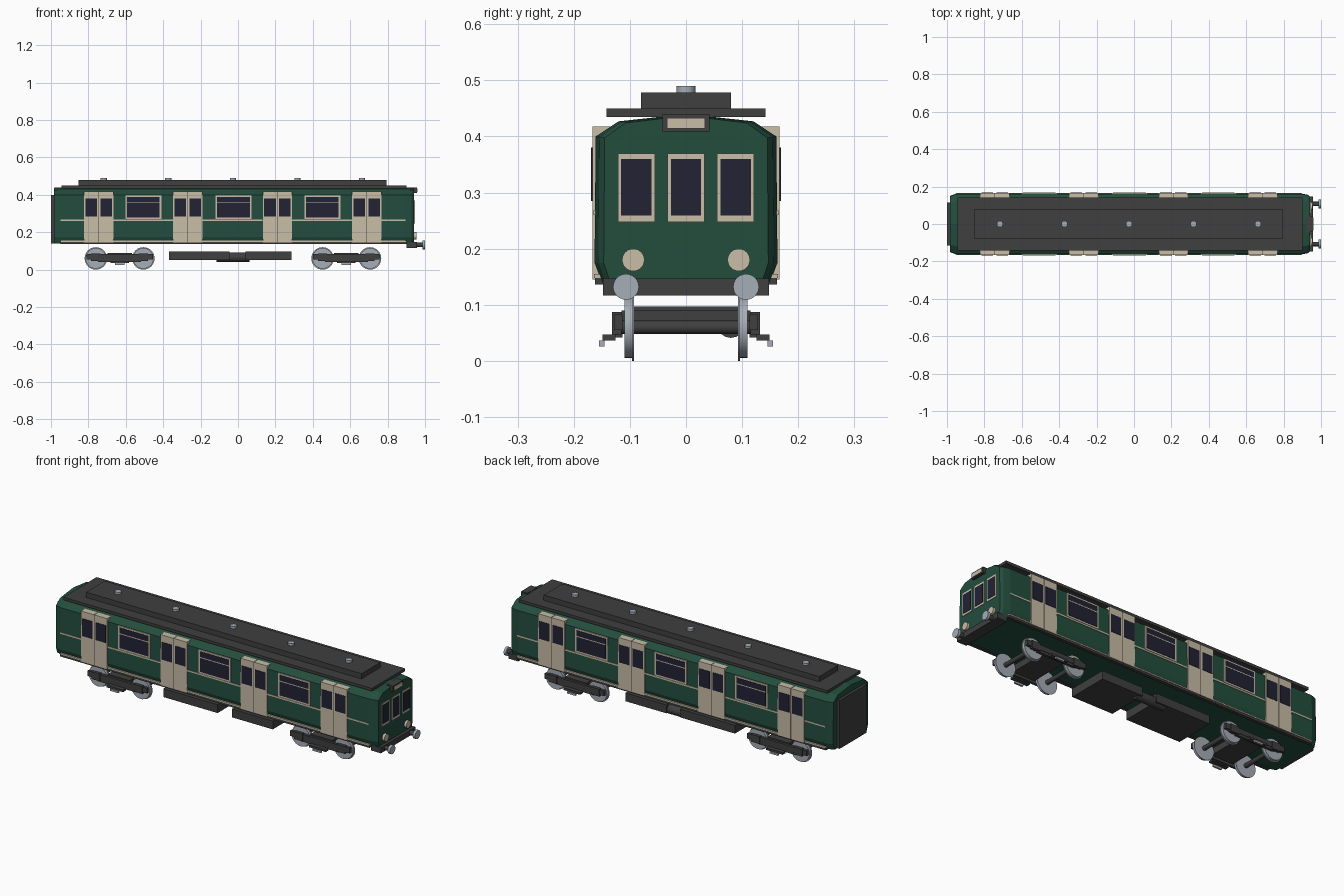
import bpy, bmesh
from math import pi

cube = bpy.data.objects.get("Cube")
if cube:
    bpy.data.objects.remove(cube, do_unlink=True)


def material(name, rgb):
    m = bpy.data.materials.new(name)
    m.use_nodes = True
    m.diffuse_color = (*rgb, 1)
    m.node_tree.nodes["Principled BSDF"].inputs["Base Color"].default_value = (*rgb, 1)
    return m


GREEN = material("dark green paint", (0.017, 0.075, 0.048))
CREAM = material("cream paint", (0.58, 0.51, 0.39))
DARK = material("charcoal", (0.05, 0.05, 0.05))
GLASS = material("dark glass", (0.016, 0.016, 0.036))
STEEL = material("pale steel", (0.38, 0.42, 0.47))


def add(name, bm, mat):
    bmesh.ops.recalc_face_normals(bm, faces=bm.faces)
    me = bpy.data.meshes.new(name)
    bm.to_mesh(me)
    bm.free()
    me.materials.append(mat)
    ob = bpy.data.objects.new(name, me)
    bpy.context.collection.objects.link(ob)
    return ob


def box(name, mat, x, y, z):
    """Box from (low, high) ranges on each axis."""
    bm = bmesh.new()
    bmesh.ops.create_cube(bm, size=1)
    for v in bm.verts:
        v.co = [sum(r) / 2 + c * (r[1] - r[0]) for c, r in zip(v.co, (x, y, z))]
    return add(name, bm, mat)


def side_box(name, mat, x, y, z, s):
    return box(name, mat, x, sorted((s * y[0], s * y[1])), z)


def rod(name, mat, axis, center, r, length, n=24):
    bm = bmesh.new()
    bmesh.ops.create_cone(bm, cap_ends=True, segments=n, radius1=r, radius2=r, depth=length)
    ob = add(name, bm, mat)
    ob.location = center
    ob.rotation_euler = {"x": (0, pi / 2, 0), "y": (pi / 2, 0, 0), "z": (0, 0, 0)}[axis]
    for p in ob.data.polygons:
        p.use_smooth = len(p.vertices) == 4
    return ob


# Body shell: one cross-section lofted along the car, drawn in at both ends
half = [(0.15, 0.14), (0.163, 0.175), (0.161, 0.40), (0.12, 0.427)]
section = half + [(0, 0.44)] + [(-y, z) for y, z in reversed(half)]
stations = [(-0.985, 0.92), (-0.95, 1), (0.89, 1), (0.928, 0.96), (0.942, 0.9)]
bm = bmesh.new()
rings = []
for x, k in stations:
    rings.append([bm.verts.new((x, y * k, 0.14 + (z - 0.14) * (0.9 + k / 10)))
                  for y, z in section])
for a, b in zip(rings, rings[1:]):
    for i in range(len(section)):
        j = (i + 1) % len(section)
        bm.faces.new((a[i], a[j], b[j], b[i]))
bm.faces.new(rings[0])
bm.faces.new(rings[-1])
add("body_shell", bm, GREEN)

# Roof
box("roof_panel", DARK, (-0.945, 0.90), (-0.142, 0.142), (0.435, 0.45))
box("roof_duct", DARK, (-0.853, 0.795), (-0.08, 0.08), (0.45, 0.478))
for i in range(5):
    rod("roof_vent", STEEL, "z", (-0.717 + 0.345 * i, 0, 0.483), 0.017, 0.014, 12)

# Gangway at the rear end
box("gangway", DARK, (-1.0, -0.98), (-0.115, 0.115), (0.14, 0.40))

# Sides: doors, windows, waist stripes and sill
doors = [-0.744, -0.268, 0.211, 0.689]
windows = [-0.506, -0.024, 0.451]
for s in (-1, 1):
    for d in doors:
        for leaf in (-1, 1):
            c = d + leaf * 0.04
            side_box("door_leaf", CREAM, (c - 0.0385, c + 0.0385), (0.13, 0.167), (0.145, 0.418), s)
            side_box("door_glass", GLASS, (c - 0.031, c + 0.031), (0.16, 0.169), (0.285, 0.38), s)
        side_box("door_seam", DARK, (d - 0.0015, d + 0.0015), (0.13, 0.165), (0.145, 0.416), s)
    for w in windows:
        side_box("window_frame", CREAM, (w - 0.096, w + 0.096), (0.157, 0.165), (0.27, 0.398), s)
        side_box("window_glass", GLASS, (w - 0.087, w + 0.087), (0.159, 0.167), (0.279, 0.389), s)
        side_box("window_transom", CREAM, (w - 0.087, w + 0.087), (0.16, 0.168), (0.355, 0.36), s)
    edges = [-0.95] + [d + e for d in doors for e in (-0.079, 0.079)] + [0.895]
    for a, b in zip(edges[::2], edges[1::2]):
        side_box("waist_stripe", CREAM, (a, b), (0.158, 0.1645), (0.26, 0.268), s)
    side_box("lower_stripe", CREAM, (-0.95, 0.90), (0.15, 0.164), (0.148, 0.155), s)
    side_box("sill", DARK, (-0.95, 0.90), (0.145, 0.162), (0.136, 0.148), s)

# Cab front
for y in (-0.0885, 0, 0.0885):
    box("cab_window_frame", CREAM, (0.938, 0.945), (y - 0.033, y + 0.033), (0.248, 0.37))
    box("cab_window_glass", GLASS, (0.94, 0.947), (y - 0.027, y + 0.027), (0.259, 0.36))
box("destination_box", DARK, (0.92, 0.957), (-0.042, 0.042), (0.409, 0.44))
box("destination_blind", CREAM, (0.95, 0.96), (-0.034, 0.034), (0.414, 0.433))
box("buffer_beam", DARK, (0.90, 0.958), (-0.148, 0.148), (0.117, 0.147))
for s in (-1, 1):
    rod("headlight", CREAM, "x", (0.945, s * 0.094, 0.18), 0.02, 0.02)
    rod("buffer_stem", DARK, "x", (0.97, s * 0.107, 0.132), 0.012, 0.04, 16)
    rod("buffer_head", STEEL, "x", (0.993, s * 0.107, 0.132), 0.023, 0.014)

# Underfloor equipment
box("equipment_case_rear", DARK, (-0.37, -0.045), (-0.11, 0.11), (0.052, 0.097))
box("equipment_case_front", DARK, (0.04, 0.285), (-0.11, 0.11), (0.052, 0.097))
rod("air_tank", DARK, "x", (-0.027, 0.08, 0.066), 0.025, 0.175, 16)

# Bogies
for bx in (-0.633, 0.579):
    box("bogie_transom", DARK, (bx - 0.065, bx + 0.065), (-0.115, 0.115), (0.055, 0.09))
    for ax in (bx - 0.127, bx + 0.127):
        rod("axle", DARK, "y", (ax, 0, 0.06), 0.012, 0.25, 12)
        for s in (-1, 1):
            rod("wheel", STEEL, "y", (ax, s * 0.102, 0.06), 0.055, 0.016, 32)
            rod("wheel_flange", STEEL, "y", (ax, s * 0.0945, 0.06), 0.06, 0.003, 32)
            side_box("axle_box", DARK, (ax - 0.025, ax + 0.025), (0.115, 0.132), (0.047, 0.087), s)
    for s in (-1, 1):
        side_box("bogie_frame", DARK, (bx - 0.178, bx + 0.178), (0.113, 0.128), (0.055, 0.083), s)
        side_box("bogie_lower_bar", DARK, (bx - 0.115, bx + 0.115), (0.113, 0.126), (0.042, 0.055), s)
        side_box("shoe_beam", DARK, (bx - 0.05, bx + 0.05), (0.126, 0.149), (0.036, 0.047), s)
        side_box("collector_shoe", STEEL, (bx - 0.025, bx + 0.025), (0.145, 0.155), (0.026, 0.036), s)
